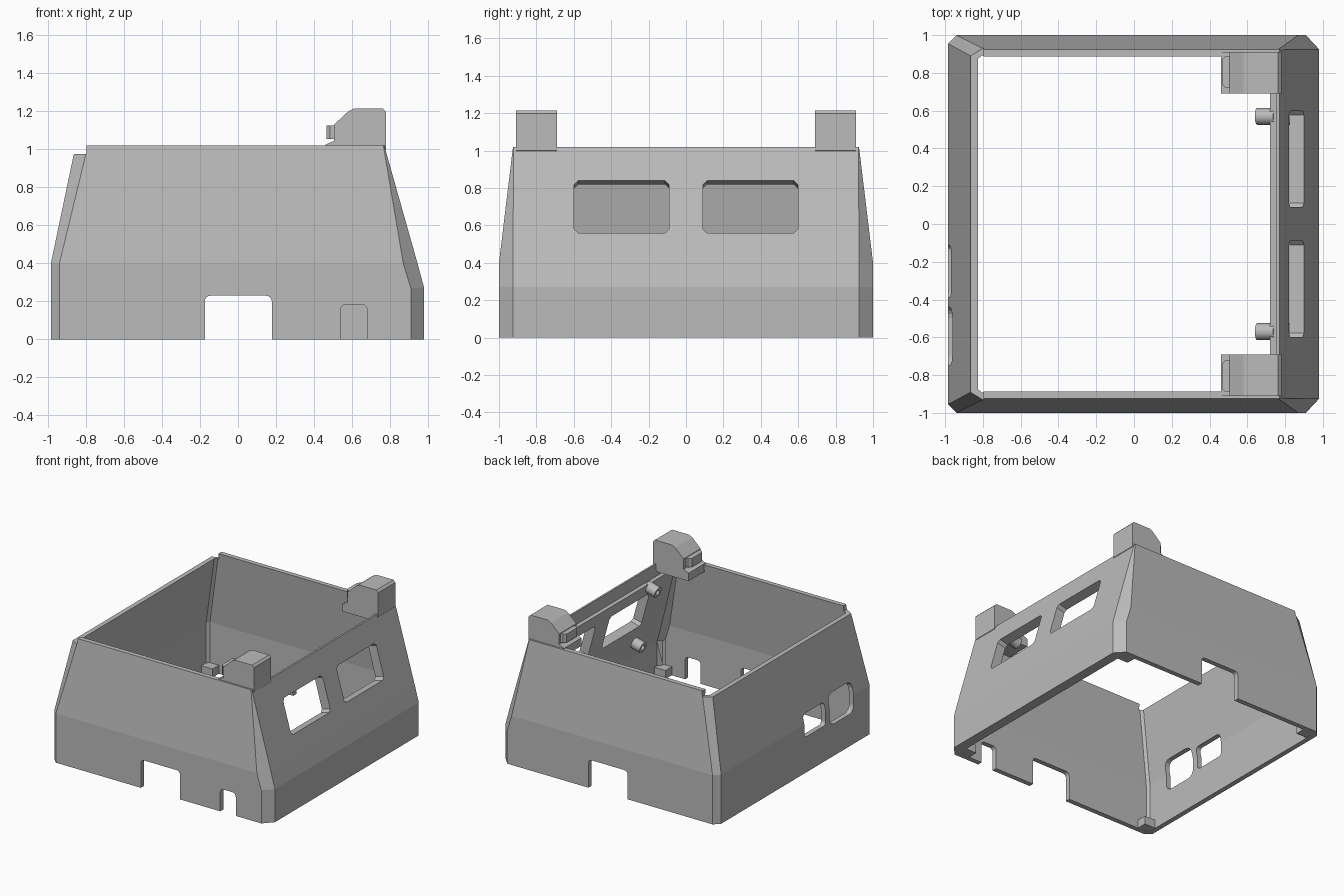
import bpy, bmesh, math
from mathutils import Matrix, Vector

old = bpy.data.objects.get("Cube")
if old:
    bpy.data.objects.remove(old, do_unlink=True)

grey = bpy.data.materials.new("plain_grey")
grey.use_nodes = True
COLOUR = (0.5, 0.5, 0.5, 1)
grey.diffuse_color = COLOUR
grey.node_tree.nodes["Principled BSDF"].inputs["Base Color"].default_value = COLOUR

TILT = math.atan2(0.205, 0.75)      # lean of the windowed wall


def finish(name, bm):
    bmesh.ops.recalc_face_normals(bm, faces=bm.faces)
    mesh = bpy.data.meshes.new(name)
    bm.to_mesh(mesh)
    bm.free()
    mesh.materials.append(grey)
    obj = bpy.data.objects.new(name, mesh)
    bpy.context.collection.objects.link(obj)
    return obj


def block(name, lo, hi, axis=None, radius=0, segments=4, tilt=0):
    """Box from lo to hi; edges along one axis can be rounded."""
    lo, hi = Vector(lo), Vector(hi)
    bm = bmesh.new()
    bmesh.ops.create_cube(bm, size=1)
    bmesh.ops.scale(bm, vec=hi - lo, verts=bm.verts)
    if axis is not None:
        edges = [e for e in bm.edges
                 if abs((e.verts[0].co - e.verts[1].co).normalized()[axis]) > 0.9]
        bmesh.ops.bevel(bm, geom=edges, offset=radius, segments=segments,
                        profile=0.5, affect='EDGES')
    bm.transform(Matrix.Translation((lo + hi) / 2) @ Matrix.Rotation(tilt, 4, 'Y'))
    return finish(name, bm)


def rod(name, centre, radius, length, direction, sides=24):
    bm = bmesh.new()
    bmesh.ops.create_cone(bm, cap_ends=True, segments=sides, radius1=radius,
                          radius2=radius, depth=length)
    turn = Vector(direction).to_track_quat('Z', 'Y').to_matrix().to_4x4()
    bm.transform(Matrix.Translation(centre) @ turn)
    return finish(name, bm)


def extrude_profile(name, points, y0, y1, bevel=0):
    """Side profile in x and z, extruded along y."""
    bm = bmesh.new()
    face = bm.faces.new([bm.verts.new((x, y0, z)) for x, z in points])
    new = bmesh.ops.extrude_face_region(bm, geom=[face])["geom"]
    bmesh.ops.translate(bm, vec=(0, y1 - y0, 0),
                        verts=[v for v in new if isinstance(v, bmesh.types.BMVert)])
    return finish(name, bm)


def loft(name, levels):
    """Stack of chamfered rings: z, left x, left y, left cut x, side y, right cut x, right x, right y."""
    bm = bmesh.new()
    rings = []
    for z, xl, yl, xlc, ys, xrc, xr, yr in levels:
        half = [(xl, yl), (xlc, ys), (xrc, ys), (xr, yr)]
        loop = half + [(x, -y) for x, y in reversed(half)]
        rings.append([bm.verts.new((x, y, z)) for x, y in loop])
    for a, b in zip(rings, rings[1:]):
        for i in range(len(a)):
            j = (i + 1) % len(a)
            bm.faces.new((a[i], a[j], b[j], b[i]))
    bm.faces.new(rings[0])
    bm.faces.new(rings[-1])
    return finish(name, bm)


def cut(target, cutter):
    cutter.hide_render = True
    mod = target.modifiers.new("cut", 'BOOLEAN')
    mod.operation = 'DIFFERENCE'
    mod.solver = 'EXACT'
    mod.object = cutter
    bpy.context.view_layer.objects.active = target
    bpy.ops.object.modifier_apply(modifier=mod.name)
    bpy.data.objects.remove(cutter, do_unlink=True)


# Outer housing body
shell = loft("housing_shell", [
    (0, -.985, .955, -.94, 1, .91, .98, .925),
    (.27, -.985, .955, -.94, 1, .91, .98, .925),
    (.40, -.985, .955, -.94, 1, .87, .945, .925),
    (1.02, -.855, .885, -.79, .925, .765, .77, .922)])

# Hollow inside, open at top and bottom
cut(shell, loft("hollow", [
    (-.1, -.945, .94, -.925, .96, .86, .90, .91),
    (.27, -.945, .94, -.925, .96, .86, .897, .91),
    (.40, -.945, .94, -.925, .96, .82, .862, .91),
    (1.1, -.80, .86, -.78, .877, .665, .671, .874)]))

# Thin rim above the inner ledge of the windowed wall
cut(shell, block("ledge_cut", (.5, -.884, .92), (.755, .884, 1.2)))

# Lower rim on the left wall
cut(shell, block("rim_step", (-1.2, -1.2, .975), (-.797, 1.2, 1.2)))

# Cable notches along the bottom
cut(shell, block("wide_notch", (-.175, -1.2, -.2), (.178, 1.2, .23), 1, .03))
cut(shell, block("small_notch", (.54, -1.2, -.2), (.68, -.8, .185), 1, .03))

# Paired windows
for side in (-1, 1):
    y0, y1 = sorted((side * .09, side * .598))
    cut(shell, block("window_cut", (.663, y0, .555), (1.063, y1, .845),
                     0, .022, 1, -TILT))

# Ports and round hole in the opposite wall
cut(shell, block("port_cut", (-1.2, -.39, .29), (-.85, -.115, .475), 0, .03))
cut(shell, block("large_port_cut", (-1.2, -.75, .26), (-.85, -.44, .51), 0, .06))
cut(shell, rod("hole_cut", (-.91, 0, .73), .06, .3, (1, 0, -.2)))

# Hinge blocks on the top rim, with small noses
PROFILE = [(.46, .96), (.74, .96), (.78, 1.0), (.78, 1.198), (.763, 1.215),
           (.61, 1.215), (.58, 1.2), (.505, 1.13), (.505, 1.045), (.46, 1.025)]
for side, label in ((-1, "front"), (1, "back")):
    y0, y1 = sorted((side * .69, side * .91))
    extrude_profile(label + "_hinge_block", PROFILE, y0, y1)
    y0, y1 = sorted((side * .72, side * .89))
    block(label + "_hinge_nose", (.465, y0, 1.055), (.53, y1, 1.125), 2, .02, 1)

# Panel standoffs on the inside of the windowed wall
normal = Vector((math.cos(TILT), 0, math.sin(TILT)))
for side, label in ((-1, "front"), (1, "back")):
    for x, z, level in ((.70, .875, "upper"), (.835, .39, "lower")):
        post = rod(f"{label}_{level}_standoff", (x, side * .57, z), .045, .10, normal)
        cut(post, rod("bore", Vector((x, side * .57, z)) - normal * .05,
                      .022, .08, normal, 16))
        for p in post.data.polygons:
            p.use_smooth = False
        bpy.ops.object.select_all(action='DESELECT')
        post.select_set(True)
        bpy.context.view_layer.objects.active = post
        bpy.ops.object.shade_smooth_by_angle(angle=math.radians(30))

# Screw tabs in the bottom corners
for side, label in ((-1, "front"), (1, "back")):
    for x0, x1, end in ((-.955, -.845, "right"), (.80, .92, "left")):
        y0, y1 = sorted((side * .88, side * .965))
        tab = block(f"{label}_{end}_screw_tab", (x0, y0, .001), (x1, y1, .07))
        cut(tab, rod("screw_hole", ((x0 + x1) / 2, side * .92, 0), .022, .3, (0, 0, 1), 16))
